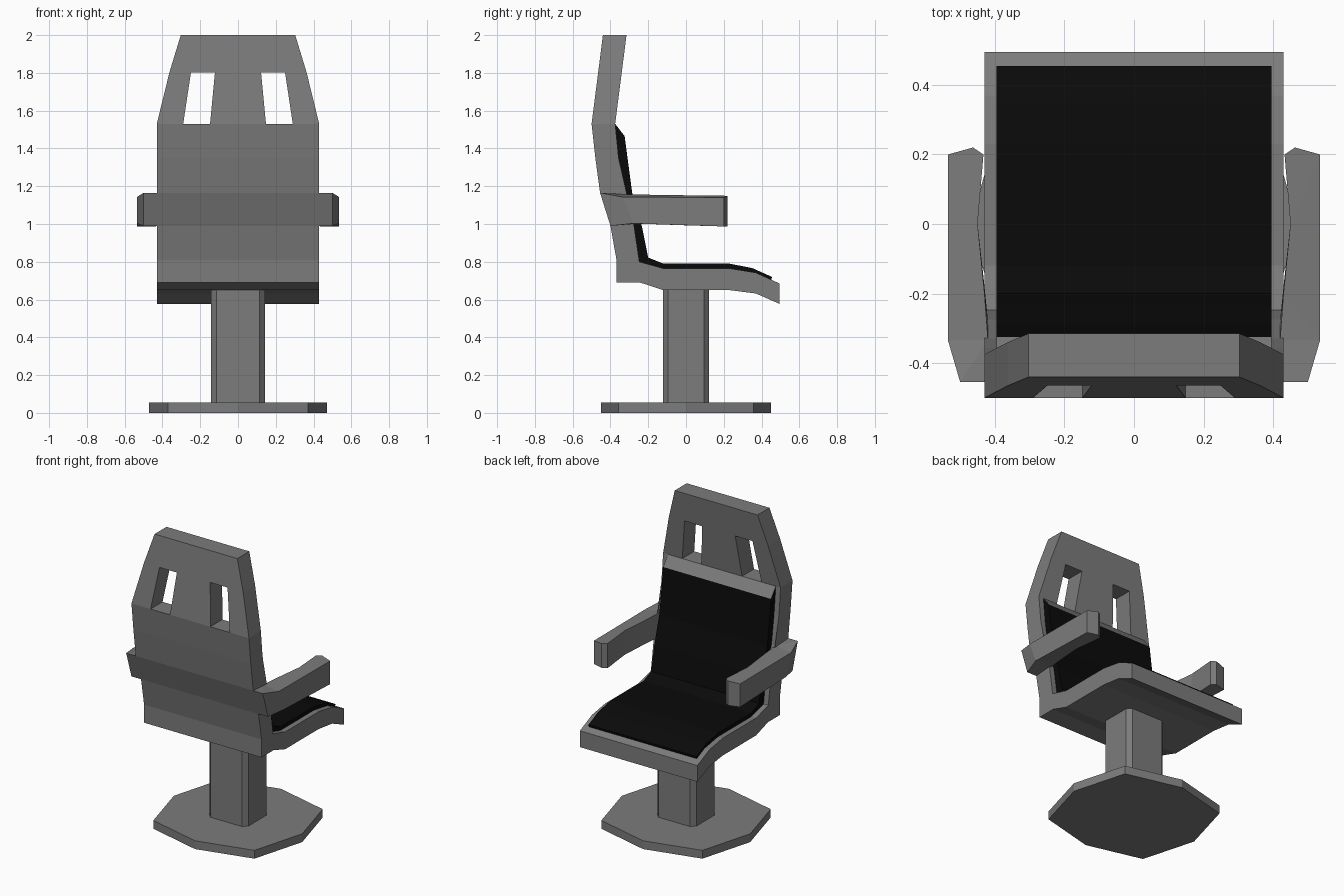
import bpy, bmesh

if "Cube" in bpy.data.objects:
    bpy.data.objects.remove(bpy.data.objects["Cube"])


def material(name, rgb):
    m = bpy.data.materials.new(name)
    m.diffuse_color = (*rgb, 1)
    m.use_nodes = True
    m.node_tree.nodes["Principled BSDF"].inputs["Base Color"].default_value = m.diffuse_color
    return m


GREY = material("grey plastic", (0.2, 0.2, 0.2))
BLACK = material("black padding", (0.003, 0.003, 0.003))


def finish(bm, name, mats):
    bmesh.ops.recalc_face_normals(bm, faces=bm.faces)
    me = bpy.data.meshes.new(name)
    bm.to_mesh(me)
    bm.free()
    for m in mats:
        me.materials.append(m)
    ob = bpy.data.objects.new(name, me)
    bpy.context.collection.objects.link(ob)
    return ob


def loft(name, ring_a, ring_b, mats=(GREY,), caps=True):
    """Solid between two matching rings of 3D points."""
    bm = bmesh.new()
    a = [bm.verts.new(p) for p in ring_a]
    b = [bm.verts.new(p) for p in ring_b]
    n = len(a)
    for i in range(n):
        j = (i + 1) % n
        bm.faces.new((a[i], a[j], b[j], b[i]))
    for ring in (a, b):
        cap = bm.faces.new(ring)
        bmesh.ops.triangulate(bm, faces=[cap])
    return finish(bm, name, mats)


def side_profile(name, pts, half, mats=(GREY,)):
    return loft(name, [(-half, y, z) for y, z in pts], [(half, y, z) for y, z in pts], mats)


def plan_prism(name, pts, z0, z1):
    return loft(name, [(x, y, z0) for x, y in pts], [(x, y, z1) for x, y in pts])


# Base plate: eight-sided, corners on the axes
bx, by, cx, cy = 0.47, 0.45, 0.37, 0.357
plan_prism("base_plate", [(bx, 0), (cx, cy), (0, by), (-cx, cy),
                          (-bx, 0), (-cx, -cy), (0, -by), (cx, -cy)], 0, 0.055)

# Pedestal column with chamfered corners
px, py, c = 0.143, 0.123, 0.028
plan_prism("pedestal", [(px, py - c), (px - c, py), (c - px, py), (-px, py - c),
                        (-px, c - py), (c - px, -py), (px - c, -py), (px, c - py)], 0.05, 0.66)

# Seat and backrest shell
shell = [(-0.50, 1.53), (-0.48, 1.35), (-0.455, 1.165), (-0.40, 0.99), (-0.368, 0.81),
         (-0.368, 0.69), (-0.243, 0.69), (-0.12, 0.65), (0.23, 0.65), (0.37, 0.632),
         (0.495, 0.577), (0.495, 0.685), (0.37, 0.742), (0.23, 0.765), (-0.12, 0.765),
         (-0.247, 0.80), (-0.275, 0.99), (-0.33, 1.165), (-0.357, 1.35), (-0.375, 1.53)]
side_profile("seat_shell", shell, 0.43)

# Cushion following the shell; its sloping top end is grey
cushion = [(0.455, 0.72), (0.35, 0.767), (0.23, 0.79), (-0.12, 0.79), (-0.20, 0.822),
           (-0.233, 0.985), (-0.285, 1.165), (-0.325, 1.465), (-0.375, 1.53), (-0.345, 1.165),
           (-0.29, 0.99), (-0.26, 0.79), (-0.12, 0.755), (0.23, 0.755), (0.37, 0.73), (0.45, 0.695)]
pad = side_profile("cushion", cushion, 0.395, (BLACK, GREY))
for f in pad.data.polygons:
    if f.center.z > 1.48 and f.normal.z > 0.3:
        f.material_index = 1

# Headrest: tapered grid with two openings, given thickness
rows = [(1.53, -0.375, (0.148, 0.29, 0.43)),
        (1.803, -0.34, (0.122, 0.249, 0.363)),
        (2.0, -0.315, (0.10, 0.20, 0.303))]
bm = bmesh.new()
grid = [[bm.verts.new((x, y, z)) for x in [-v for v in reversed(h)] + list(h)] for z, y, h in rows]
for r in range(2):
    for k in range(5):
        if r == 0 and k in (1, 3):
            continue
        bm.faces.new((grid[r][k], grid[r][k + 1], grid[r + 1][k + 1], grid[r + 1][k]))
loose = list(bm.faces)
ext = bmesh.ops.extrude_face_region(bm, geom=loose, use_keep_orig=True)
moved = [g for g in ext["geom"] if isinstance(g, bmesh.types.BMVert)]
bmesh.ops.translate(bm, verts=moved, vec=(0, -0.125, 0))
finish(bm, "headrest", (GREY,))

# Armrests: x, y top, y bottom, z top, z bottom
arm = [(0.42, -0.455, -0.40, 1.165, 0.99), (0.50, -0.455, -0.40, 1.165, 0.99),
       (0.535, -0.335, -0.28, 1.143, 1.003), (0.535, 0.20, 0.20, 1.14, 0.987),
       (0.463, 0.22, 0.22, 1.148, 0.987), (0.433, 0.20, 0.20, 1.15, 0.987),
       (0.45, 0.0, 0.0, 1.152, 0.993), (0.43, -0.20, -0.18, 1.155, 1.0),
       (0.42, -0.335, -0.28, 1.158, 1.0)]
for s, side in ((1, "right"), (-1, "left")):
    loft("armrest_" + side, [(s * x, yt, zt) for x, yt, yb, zt, zb in arm],
         [(s * x, yb, zb) for x, yt, yb, zt, zb in arm])
